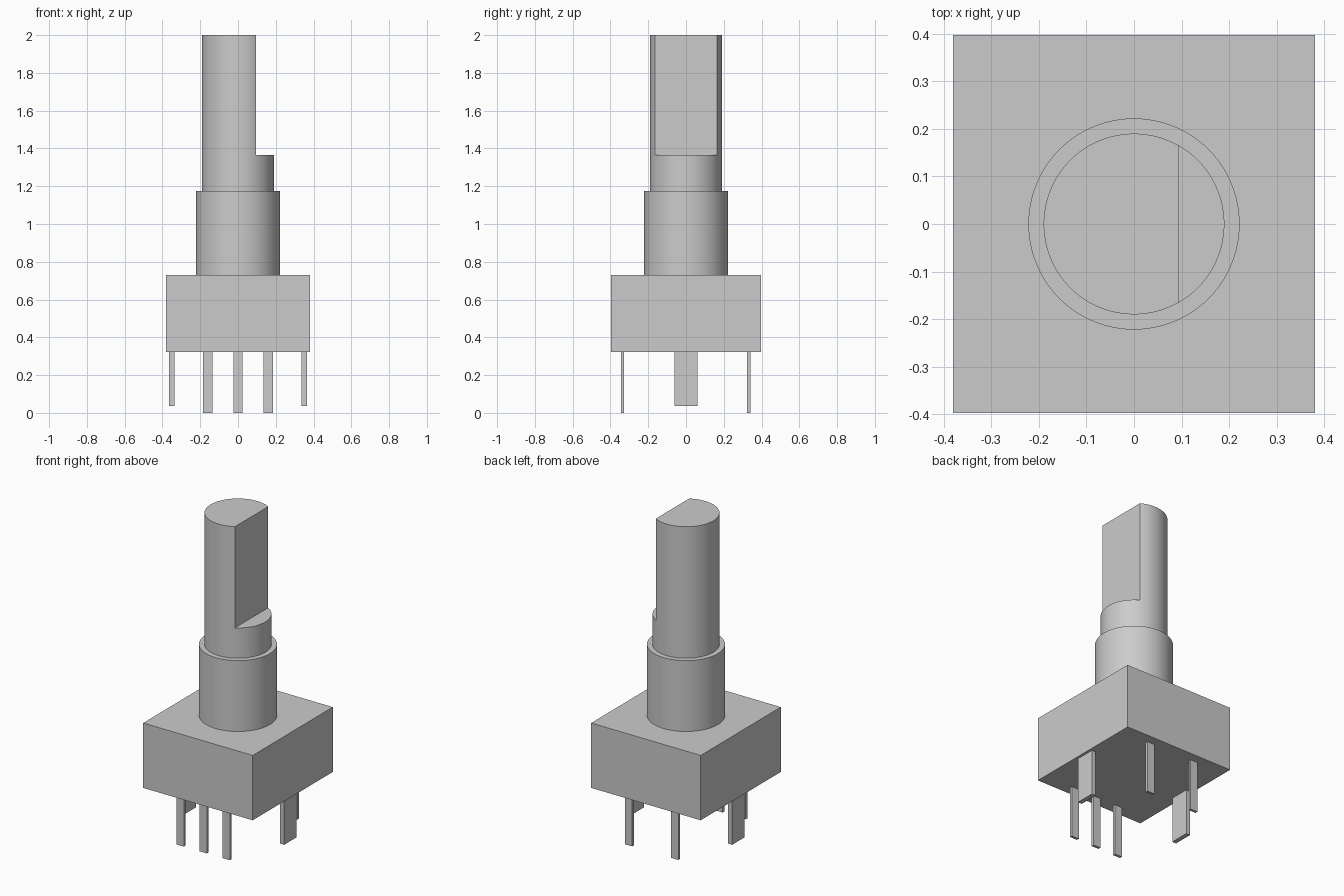
import bpy
import math

cube = bpy.data.objects.get("Cube")
if cube:
    bpy.data.objects.remove(cube, do_unlink=True)

# Single grey finish
grey = bpy.data.materials.new("plain grey")
grey.use_nodes = True
GREY = (0.6, 0.6, 0.6, 1)
grey.diffuse_color = GREY
grey.node_tree.nodes["Principled BSDF"].inputs["Base Color"].default_value = GREY


def box(name, x, y, size_x, size_y, bottom, top):
    bpy.ops.mesh.primitive_cube_add(size=1, location=(x, y, (bottom + top) / 2))
    ob = bpy.context.object
    ob.name = name
    ob.scale = (size_x, size_y, top - bottom)
    bpy.ops.object.transform_apply(location=False, rotation=False, scale=True)
    ob.data.materials.append(grey)
    return ob


def cylinder(name, radius, bottom, top):
    bpy.ops.mesh.primitive_cylinder_add(
        vertices=96, radius=radius, depth=top - bottom,
        location=(0, 0, (bottom + top) / 2))
    ob = bpy.context.object
    ob.name = name
    ob.data.materials.append(grey)
    return ob


# Housing and threadless bushing
BASE = 0.323
box("housing", 0, 0, 0.76, 0.794, BASE, 0.73)
bushing = cylinder("bushing", 0.222, 0.73, 1.175)

# Shaft with a flat cut into its +x side
shaft = cylinder("shaft", 0.19, 1.175, 2)
cutter = box("flat_cutter", 0.294, 0, 0.4, 0.8, 1.365, 2.2)
cutter.hide_render = True
cut = shaft.modifiers.new("flat", 'BOOLEAN')
cut.operation = 'DIFFERENCE'
cut.solver = 'EXACT'
cut.object = cutter
bpy.context.view_layer.objects.active = shaft
bpy.ops.object.modifier_apply(modifier=cut.name)
bpy.data.objects.remove(cutter, do_unlink=True)

for ob in (bushing, shaft):
    bpy.ops.object.select_all(action='DESELECT')
    ob.select_set(True)
    bpy.context.view_layer.objects.active = ob
    bpy.ops.object.shade_smooth_by_angle(angle=math.radians(30))

# Three front pins and two back pins
for label, x, y in (("front_left", 0.16, -0.336), ("front_middle", 0, -0.336),
                    ("front_right", -0.16, -0.336),
                    ("back_left", 0.16, 0.332), ("back_right", -0.16, 0.332)):
    box(label + "_pin", x, y, 0.05, 0.017, 0, BASE)

# Wide mounting tabs on both sides
for label, side in (("left", 1), ("right", -1)):
    box(label + "_mounting_tab", side * 0.35, 0, 0.028, 0.124, 0.037, BASE)
